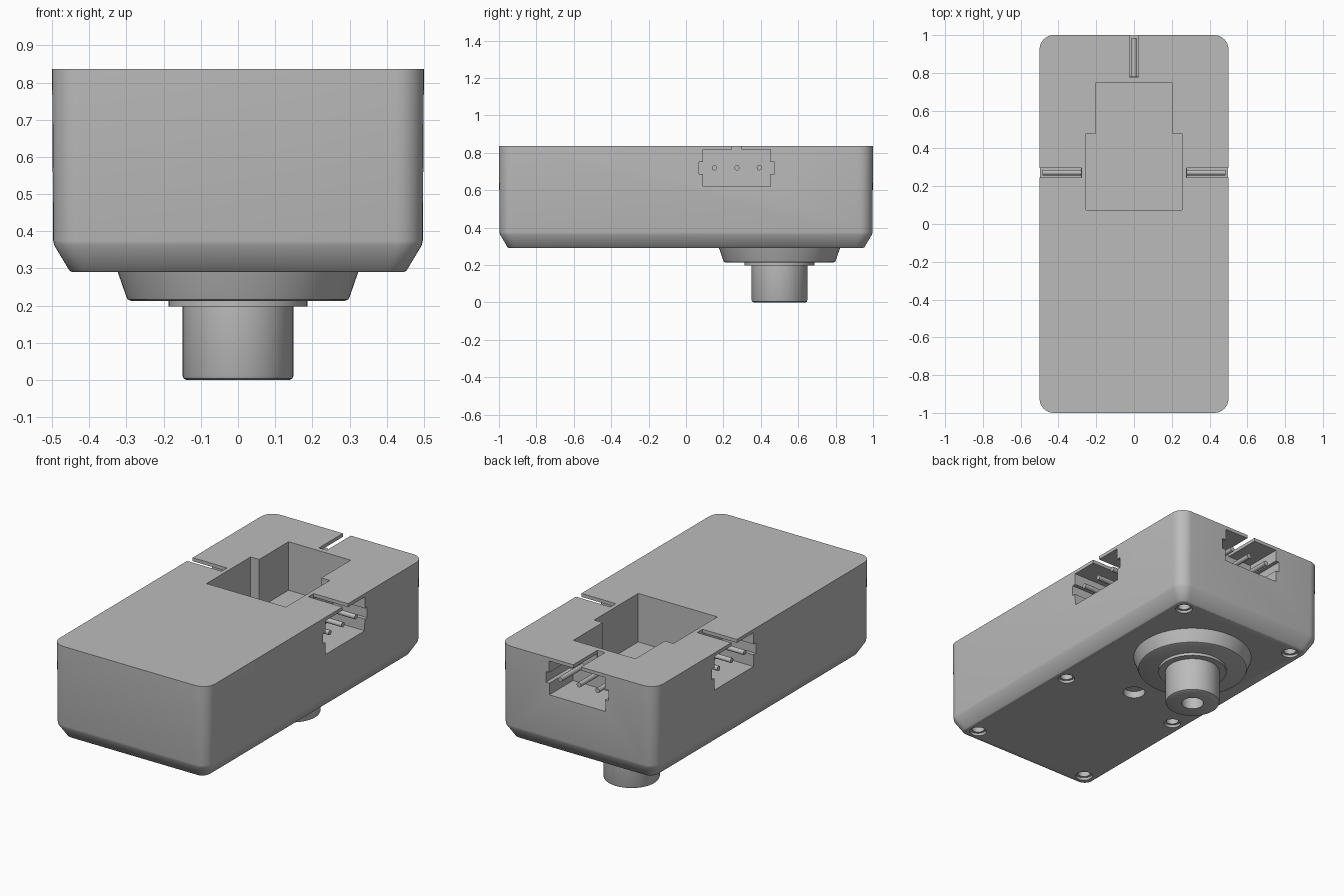
import bpy, bmesh, math
from mathutils import Matrix, Vector

cube = bpy.data.objects.get("Cube")
if cube:
    bpy.data.objects.remove(cube, do_unlink=True)

grey = bpy.data.materials.new("plain grey")
grey.use_nodes = True
COLOUR = (0.5, 0.5, 0.5, 1)
grey.diffuse_color = COLOUR
grey.node_tree.nodes["Principled BSDF"].inputs["Base Color"].default_value = COLOUR

TOP, BASE = 0.837, 0.29
SHAFT_Y, PLUG_Y = 0.5, 0.272


def make(name, bm):
    bmesh.ops.recalc_face_normals(bm, faces=bm.faces)
    mesh = bpy.data.meshes.new(name)
    bm.to_mesh(mesh)
    bm.free()
    mesh.materials.append(grey)
    obj = bpy.data.objects.new(name, mesh)
    bpy.context.collection.objects.link(obj)
    return obj


def smooth(obj, degrees=30):
    bpy.ops.object.select_all(action='DESELECT')
    obj.select_set(True)
    bpy.context.view_layer.objects.active = obj
    bpy.ops.object.shade_smooth_by_angle(angle=math.radians(degrees))


def skin(name, loops):
    """Join a stack of equal loops into a closed solid."""
    bm = bmesh.new()
    rings = [[bm.verts.new(p) for p in loop] for loop in loops]
    n = len(rings[0])
    for low, high in zip(rings, rings[1:]):
        for i in range(n):
            j = (i + 1) % n
            bm.faces.new((low[i], low[j], high[j], high[i]))
    bm.faces.new(rings[0])
    bm.faces.new(rings[-1])
    return make(name, bm)


def rounded_loop(inset, z, radius, steps=8):
    loop = []
    for k, (sx, sy) in enumerate([(1, 1), (-1, 1), (-1, -1), (1, -1)]):
        cx, cy = sx * (0.5 - inset - radius), sy * (1 - inset - radius)
        for s in range(steps + 1):
            a = (k + s / steps) * math.pi / 2
            loop.append((cx + radius * math.cos(a), cy + radius * math.sin(a), z))
    return loop


def lathe(name, profile, x, y, sides=48):
    """Turn (radius, z) points about a vertical axis."""
    angles = [2 * math.pi * i / sides for i in range(sides)]
    return skin(name, [[(x + r * math.cos(a), y + r * math.sin(a), z) for a in angles]
                       for r, z in profile])


def box(name, low, high, matrix=Matrix()):
    low, high = Vector(low), Vector(high)
    bm = bmesh.new()
    bmesh.ops.create_cube(bm, size=1)
    for v in bm.verts:
        v.co = matrix @ ((low + high) / 2 + v.co * (high - low))
    return make(name, bm)


def cut(target, cutter):
    cutter.hide_render = True
    mod = target.modifiers.new("cut", 'BOOLEAN')
    mod.operation, mod.solver, mod.object = 'DIFFERENCE', 'EXACT', cutter
    bpy.context.view_layer.objects.active = target
    bpy.ops.object.modifier_apply(modifier=mod.name)
    bpy.data.objects.remove(cutter, do_unlink=True)


# Housing with rounded corners and a chamfered underside
housing = skin("housing", [rounded_loop(i, z, r) for i, z, r in [
    (0.054, BASE, 0.045), (0.046, 0.295, 0.05), (0.006, 0.362, 0.07),
    (0.003, 0.375, 0.073), (0, TOP, 0.075)]])

# Stepped pocket in the top
cut(housing, box("pocket_wide", (-0.255, 0.075, 0.555), (0.255, 0.48, 1)))
cut(housing, box("pocket_narrow", (-0.2, 0.4, 0.555), (0.2, 0.75, 1)))

# Plug sockets: local x points outward, local y runs across the socket
sockets = {
    "left": Matrix.Translation((0, PLUG_Y, 0)),
    "right": Matrix.Translation((0, PLUG_Y, 0)) @ Matrix.Rotation(math.pi, 4, 'Z'),
    "back": Matrix.Translation((0, 0.5, 0)) @ Matrix.Rotation(math.pi / 2, 4, 'Z'),
}
for side, frame in sockets.items():
    cut(housing, box("cavity", (0.28, -0.18, 0.62), (0.6, 0.18, 0.817), frame))
    cut(housing, box("key_grooves", (0.28, -0.202, 0.688), (0.6, 0.202, 0.75), frame))
    cut(housing, box("roof_slot", (0.279, -0.025, 0.75), (0.6, 0.025, 1), frame))
    for number, offset in enumerate((-0.12, 0, 0.12), 1):
        bm = bmesh.new()
        place = (frame @ Matrix.Translation((0.378, offset, 0.72))
                 @ Matrix.Rotation(math.pi / 2, 4, 'Y'))
        bmesh.ops.create_cone(bm, cap_ends=True, segments=20, radius1=0.014,
                              radius2=0.014, depth=0.214, matrix=place)
        smooth(make(f"{side}_pin_{number}", bm))

# Countersunk screw holes and a locating hole underneath
for x in (-0.38, 0.38):
    for y in (-0.88, -0.125, 0.88):
        cut(housing, lathe("screw_hole", [(0.046, 0.27), (0.046, 0.305), (0.034, 0.306),
                                          (0.034, 0.42)], x, y, 24))
cut(housing, lathe("locating_hole", [(0.06, 0.27), (0.06, 0.33)], 0, 0, 32))
smooth(housing)

# Tapered boss, washer and hollow output shaft
smooth(lathe("boss", [(0.324, BASE + 0.002), (0.301, 0.226), (0.297, 0.217),
                      (0.288, 0.213)], 0, SHAFT_Y, 64), 35)
smooth(lathe("washer", [(0.187, 0.215), (0.187, 0.197)], 0, SHAFT_Y))
smooth(lathe("shaft", [(0.149, 0.2), (0.149, 0.011), (0.146, 0.004), (0.138, 0),
                       (0.06, 0), (0.06, 0.15)], 0, SHAFT_Y), 35)
